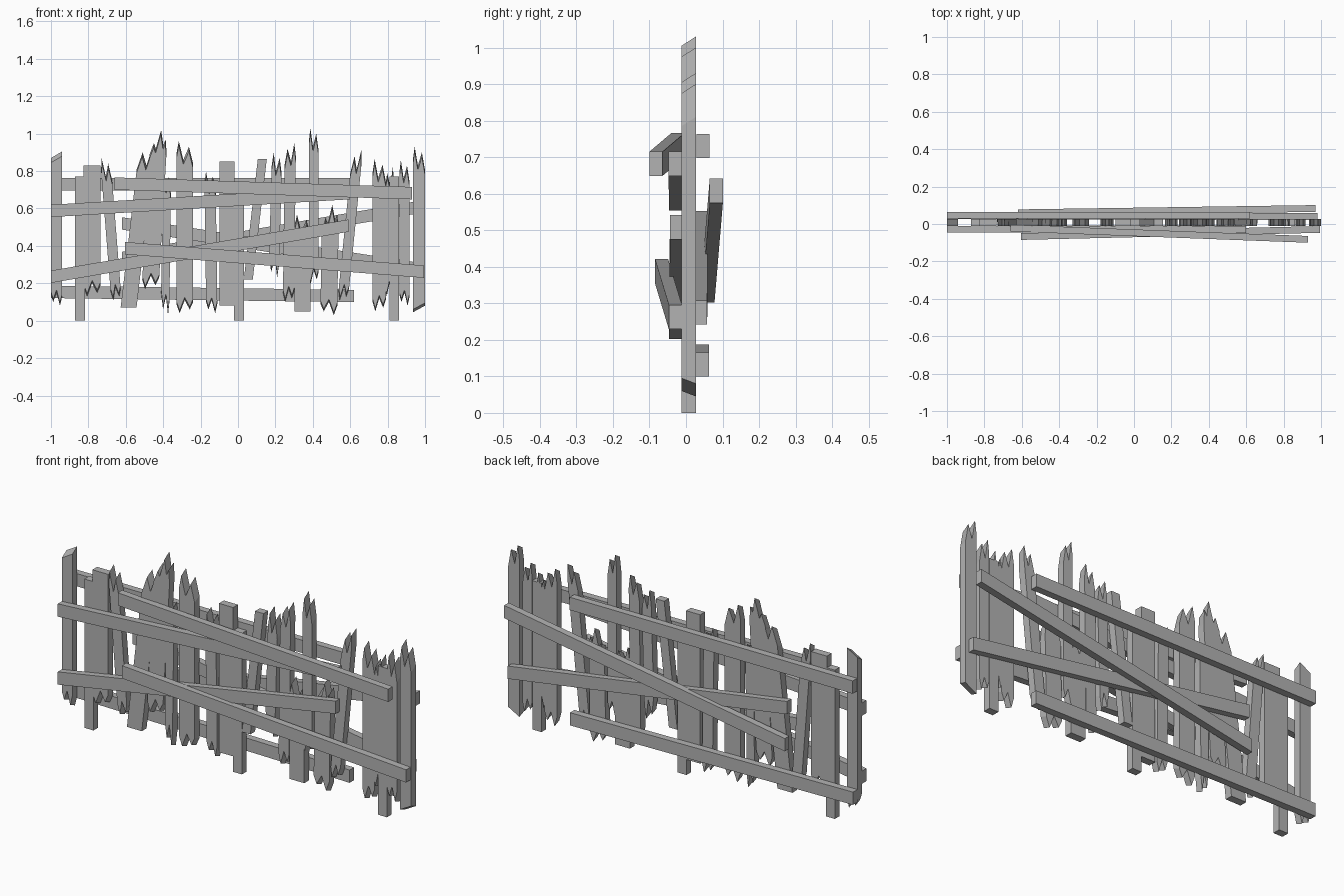
import bpy, bmesh
from mathutils import Vector

cube = bpy.data.objects.get("Cube")
if cube:
    bpy.data.objects.remove(cube, do_unlink=True)

grey = bpy.data.materials.new("weathered grey")
grey.use_nodes = True
grey.diffuse_color = (0.45, 0.45, 0.45, 1)
grey.node_tree.nodes["Principled BSDF"].inputs["Base Color"].default_value = grey.diffuse_color

# End shapes: (fraction across the width, drop from the tip)
ENDS = {
    "flat": [(0, 0), (1, 0)],
    "slant": [(0, .035), (1, 0)],
    "fork": [(0, .07), (.15, 0), (.42, .1), (.75, .03), (1, .12)],
    "spike": [(0, .13), (.22, .07), (.35, .1), (.6, 0), (.78, .08), (.9, .05), (1, .12)],
    "fang": [(0, .05), (.2, 0), (.5, .07), (.8, .02), (1, .06)],
}


def end_points(style):
    """End outline; a leading minus mirrors it."""
    pts = ENDS[style.lstrip("-")]
    return [(1 - f, d) for f, d in reversed(pts)] if style[0] == "-" else pts


def loft(name, front, back):
    """Solid between two matching outlines."""
    bm = bmesh.new()
    a = [bm.verts.new(p) for p in front]
    b = [bm.verts.new(p) for p in back]
    bm.faces.new(a)
    bm.faces.new(b[::-1])
    for i in range(len(a)):
        j = (i + 1) % len(a)
        bm.faces.new((a[i], b[i], b[j], a[j]))
    bmesh.ops.recalc_face_normals(bm, faces=bm.faces)
    mesh = bpy.data.meshes.new(name)
    bm.to_mesh(mesh)
    bm.free()
    mesh.materials.append(grey)
    obj = bpy.data.objects.new(name, mesh)
    bpy.context.collection.objects.link(obj)


def board(name, x_low, x_high, width, low, high, top="flat", bottom="flat"):
    """Upright plank with broken ends that slope through its thickness."""
    def outline(y, lift_top, lift_bottom):
        pts = [(f, low + d + lift_bottom) for f, d in end_points(bottom)]
        pts += [(f, high - d + lift_top) for f, d in reversed(end_points(top))]
        return [Vector((x_low + (x_high - x_low) * (z - low) / (high - low)
                        + (f - .5) * width, y, z)) for f, z in pts]
    slope_top = 0 if top == "flat" else -.025
    slope_low = 0 if bottom == "flat" else .015
    loft(name, outline(-.012, slope_top, slope_low), outline(.027, 0, 0))


def rail(name, start, end, height=.066, depth=.036):
    """Long batten with upright cut ends, from start to end centre."""
    sides = []
    for p in (start, end):
        sides.append([Vector(p) + Vector((0, sy * depth / 2, sz * height / 2))
                      for sy, sz in ((-1, -1), (1, -1), (1, 1), (-1, 1))])
    loft(name, *sides)


# Posts standing on the ground
for side, x, top in (("right", -.845, .77), ("middle", .005, .73), ("left", .835, .77)):
    board(side + "_post", x, x, .052, 0, top)

# Upright boards, from the model's right to its left
boards = [
    (-.97, -.97, .06, .08, .905, "slant", "-fang"),
    (-.78, -.78, .09, .13, .83, "flat", "fang"),
    (-.65, -.71, .055, .11, .87, "fork", "fang"),
    (-.585, -.485, .085, .07, .93, "-fork", "flat"),
    (-.47, -.42, .09, .17, 1.02, "spike", "fang"),
    (-.39, -.38, .045, .03, .8, "fork", "-fork"),
    (-.285, -.285, .09, .04, .96, "fork", "fang"),
    (-.14, -.15, .06, .04, .80, "fork", "-fang"),
    (-.06, -.06, .08, .08, .85, "flat", "flat"),
    (.055, .13, .048, .22, .865, "flat", "flat"),
    (.19, .21, .055, .23, .90, "fork", "-fork"),
    (.27, .28, .06, .1, .95, "-fork", "fang"),
    (.345, .345, .085, .05, .57, "fork", "flat"),
    (.405, .405, .052, .2, 1.03, "fork", "fang"),
    (.485, .495, .09, .03, .62, "spike", "-fang"),
    (.56, .64, .055, .11, .91, "-fork", "fang"),
    (.755, .755, .07, .05, .865, "fork", "fang"),
    (.81, .81, .05, .13, .82, "-fork", "fang"),
    (.89, .89, .055, .08, .86, "fork", "-fang"),
    (.967, .967, .064, .045, .93, "fork", "-slant"),
]
for i, spec in enumerate(boards):
    board(f"upright_board_{i + 1}", *spec)

# Battens nailed across the front
rail("front_upper_rail", (-1, -.028, .587), (.6, -.03, .682))
rail("front_top_brace", (-.66, -.022, .733), (.93, -.082, .682))
rail("front_rising_brace", (-1, -.028, .235), (.59, -.026, .508))
rail("front_falling_brace", (-.605, -.067, .388), (.995, -.029, .262))

# Battens nailed across the back
rail("back_top_rail", (-1, .047, .73), (.62, .047, .73))
rail("back_bottom_rail", (-1, .045, .154), (.62, .045, .132))
rail("back_rising_brace", (-.62, .06, .335), (.97, .083, .608))
rail("back_falling_brace", (-.62, .042, .52), (.98, .04, .275))
